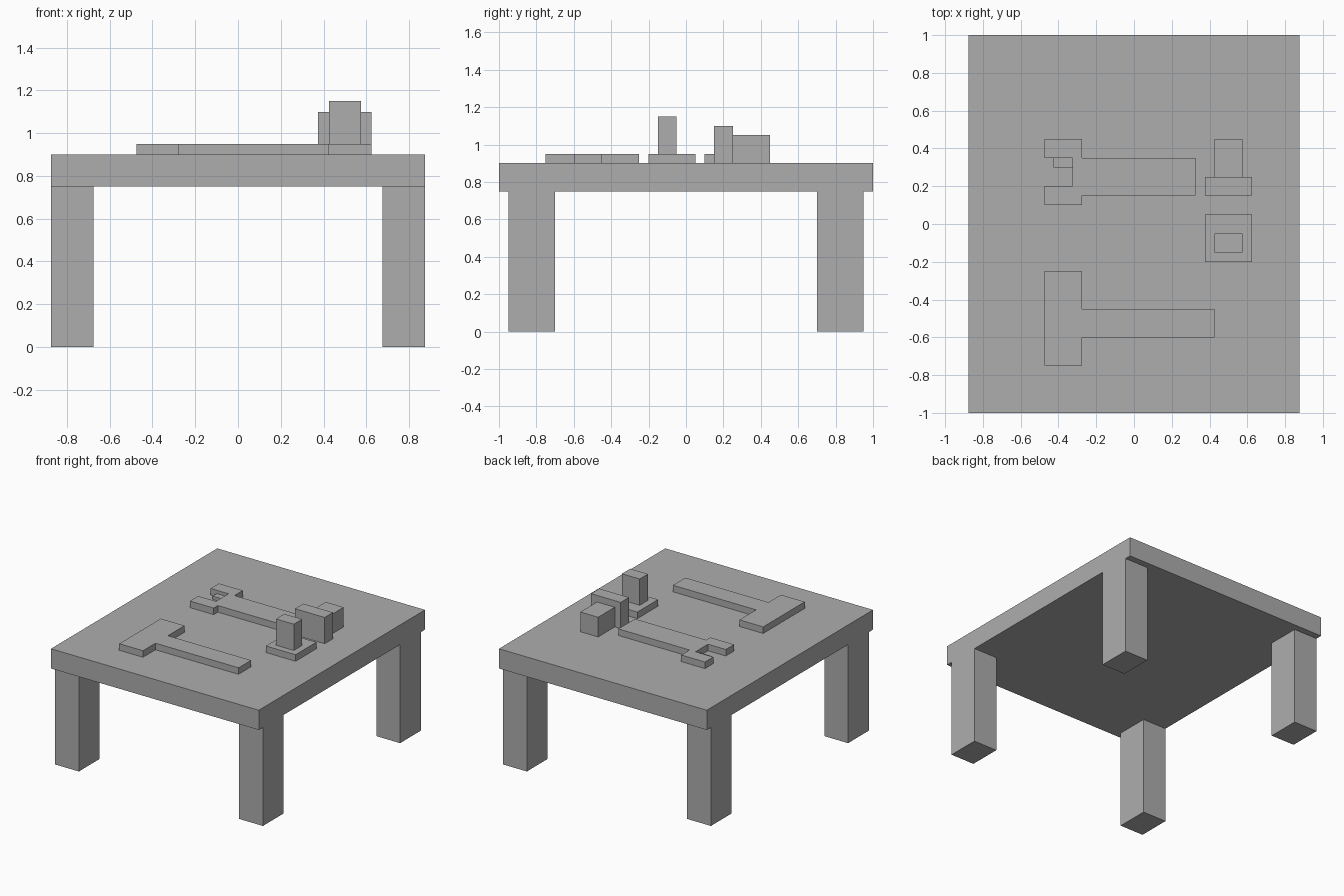
import bpy
import bmesh

cube = bpy.data.objects.get("Cube")
if cube:
    bpy.data.objects.remove(cube, do_unlink=True)

grey = bpy.data.materials.new("plain_grey")
grey.use_nodes = True
COLOUR = (0.42, 0.42, 0.42, 1)
grey.diffuse_color = COLOUR
grey.node_tree.nodes["Principled BSDF"].inputs["Base Color"].default_value = COLOUR

TOP = 0.9            # work surface height
TOOL_TOP = 0.95      # upper face of the flat tools


def slab(name, outline, z0, z1):
    """Extrude a counter-clockwise outline from z0 up to z1."""
    bm = bmesh.new()
    face = bm.faces.new([bm.verts.new((x, y, z0)) for x, y in outline])
    new = bmesh.ops.extrude_face_region(bm, geom=[face])["geom"]
    verts = [v for v in new if isinstance(v, bmesh.types.BMVert)]
    bmesh.ops.translate(bm, verts=verts, vec=(0, 0, z1 - z0))
    bmesh.ops.recalc_face_normals(bm, faces=bm.faces)
    mesh = bpy.data.meshes.new(name)
    bm.to_mesh(mesh)
    bm.free()
    mesh.materials.append(grey)
    obj = bpy.data.objects.new(name, mesh)
    bpy.context.scene.collection.objects.link(obj)
    return obj


def box(name, x0, x1, y0, y1, z0, z1):
    return slab(name, [(x0, y0), (x1, y0), (x1, y1), (x0, y1)], z0, z1)


# Table
box("table_top", -0.875, 0.875, -1, 1, 0.75, TOP)
for side, sx in (("left", 1), ("right", -1)):
    for end, sy in (("front", -1), ("back", 1)):
        xs = sorted((0.675 * sx, 0.875 * sx))
        ys = sorted((0.7 * sy, 0.95 * sy))
        box(f"{end}_{side}_leg", *xs, *ys, 0, 0.75)

# Hammer lying flat
slab("hammer", [(-0.475, -0.75), (-0.275, -0.75), (-0.275, -0.6), (0.425, -0.6),
                (0.425, -0.45), (-0.275, -0.45), (-0.275, -0.25), (-0.475, -0.25)],
     TOP, TOOL_TOP)

# Wrench lying flat, with a lower step inside its jaw
slab("wrench", [(-0.475, 0.1), (-0.275, 0.1), (-0.275, 0.15), (0.325, 0.15),
                (0.325, 0.35), (-0.275, 0.35), (-0.275, 0.45), (-0.475, 0.45),
                (-0.475, 0.35), (-0.325, 0.35), (-0.325, 0.2), (-0.475, 0.2)],
     TOP, TOOL_TOP)
box("wrench_jaw_step", -0.425, -0.325, 0.3, 0.35, TOP, 0.925)

# Upright post on a square base
box("post_base", 0.375, 0.625, -0.2, 0.05, TOP, TOOL_TOP)
box("post", 0.425, 0.575, -0.15, -0.05, TOOL_TOP, 1.15)

# Block with a wider front plate
box("block_plate", 0.375, 0.625, 0.15, 0.25, TOP, 1.1)
box("block_body", 0.425, 0.575, 0.25, 0.45, TOP, 1.05)
